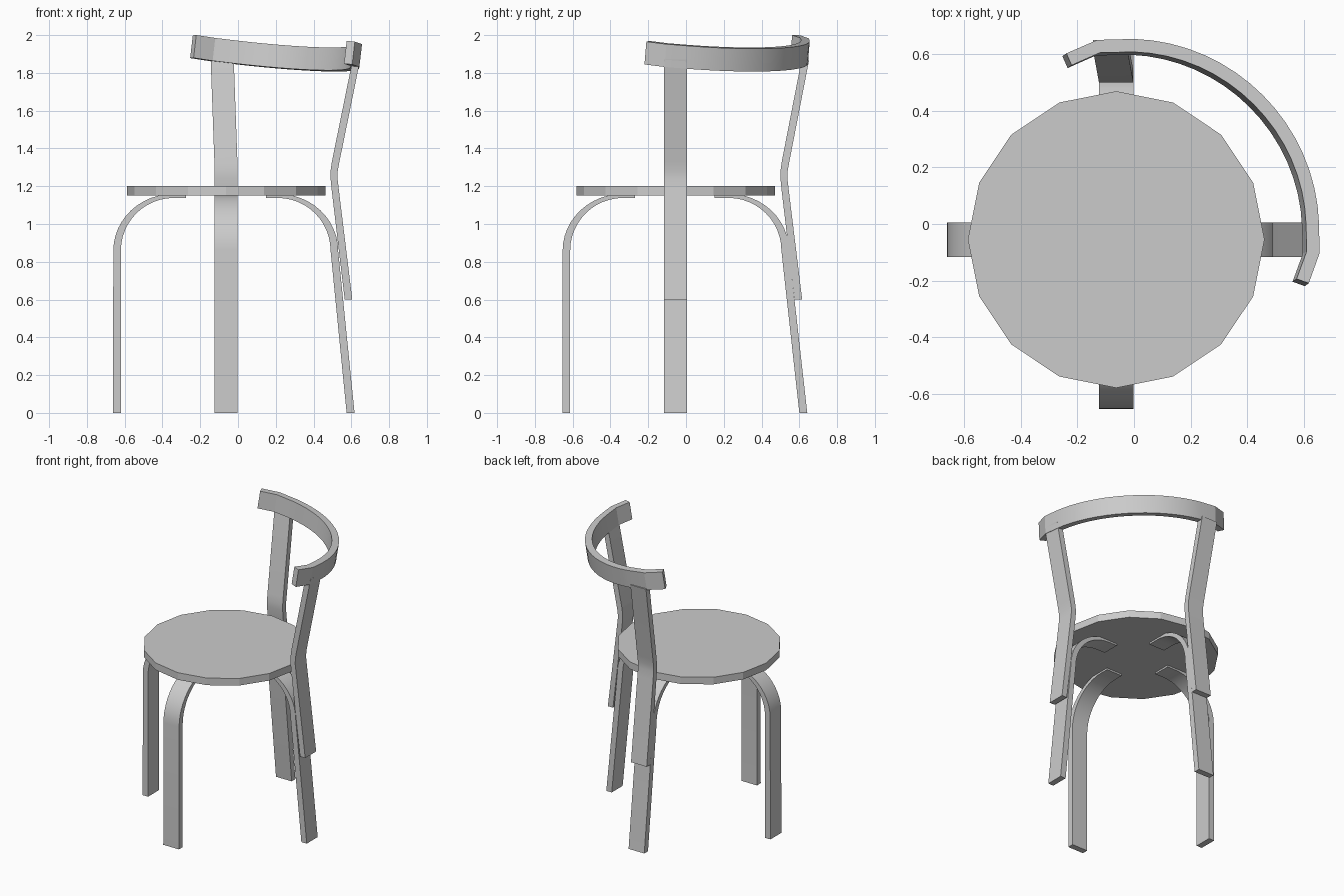
import bpy, bmesh, math
from mathutils import Vector

if "Cube" in bpy.data.objects:
    bpy.data.objects.remove(bpy.data.objects["Cube"])

CX, CY = -0.063, -0.055          # seat centre
SEAT_Z = 1.15                    # underside of seat


def loft(name, sections):
    """Skin a list of four-point cross-sections and cap both ends."""
    bm = bmesh.new()
    rings = [[bm.verts.new(p) for p in s] for s in sections]
    for a, b in zip(rings, rings[1:]):
        for i in range(4):
            j = (i + 1) % 4
            bm.faces.new((a[i], a[j], b[j], b[i]))
    bm.faces.new(rings[0])
    bm.faces.new(rings[-1])
    bmesh.ops.recalc_face_normals(bm, faces=bm.faces)
    me = bpy.data.meshes.new(name)
    bm.to_mesh(me)
    bm.free()
    return finish(bpy.data.objects.new(name, me), True)


def finish(ob, link=False):
    if link:
        bpy.context.collection.objects.link(ob)
    bpy.ops.object.select_all(action='DESELECT')
    ob.select_set(True)
    bpy.context.view_layer.objects.active = ob
    bpy.ops.object.shade_smooth_by_angle(angle=math.radians(20))
    return ob


def strip(name, axis, sign, pairs, half=0.061, lean=0.0):
    """Flat bent-wood strip: (inner, outer) profile pairs given width across."""
    def place(p, v):
        u, z = p[0] * sign, p[1]
        v += lean * max(0, z - 1.3)
        return (u, CY + v, z) if axis == 'x' else (CX + v, u, z)
    return loft(name, [(place(a, -half), place(a, half), place(b, half), place(b, -half))
                       for a, b in pairs])


def leg_profile(foot, centre, tip):
    """Leg rising from the foot, curling inward under the seat."""
    pairs = [((foot, 0), (foot + 0.042, 0))]
    for i in range(13):
        t = math.radians(90 * i / 12)
        c, s = math.cos(t), math.sin(t)
        pairs.append(((centre + 0.28 * c, 0.86 + 0.278 * s),
                      (centre + 0.32 * c, min(SEAT_Z, 0.86 + 0.30 * s))))
    pairs.append(((tip, 1.138), (tip, SEAT_Z)))
    return pairs


def post_profile(d):
    """Back post bending outward above the seat."""
    pts = [(0.565, 0.60, 0.04), (0.496, 1.18, 0.038), (0.490, 1.24, 0.037),
           (0.490, 1.28, 0.038), (0.497, 1.33, 0.04), (0.607 - d * 0.5, 1.87, 0.04)]
    return [((u + d, z), (u + d + w, z)) for u, z, w in pts]


# Seat: sixteen-sided disc
bpy.ops.mesh.primitive_cylinder_add(vertices=16, radius=0.525, depth=0.05,
                                    location=(CX, CY, SEAT_Z + 0.025))
bpy.context.object.name = "seat"

# Front legs (straight)
strip("front_leg_left", 'x', -1, leg_profile(0.62, 0.34, 0.275))
strip("front_leg_right", 'y', -1, leg_profile(0.613, 0.333, 0.27))

# Back legs (splayed) and back posts
strip("back_leg_right", 'x', 1, leg_profile(0.575, 0.21, 0.147))
strip("back_leg_left", 'y', 1, leg_profile(0.60, 0.225, 0.15))
strip("back_post_right", 'x', 1, post_profile(0.0))
strip("back_post_left", 'y', 1, post_profile(0.01), lean=-0.036)

# Backrest: tilted quarter-circle band with short inward-turned ends
path = [(-0.230, 0.583), (-0.125, 0.629)]
for i in range(17):
    a = math.radians(90 - 90 * i / 16)
    r = 0.632 - 0.010 * math.sin(2 * a)
    path.append((r * math.cos(a), r * math.sin(a)))
path += [(0.634, -0.10), (0.597, -0.202)]
path = [Vector(p) for p in path]

up = Vector((0.118, 0.083, 1.0)).normalized() * 0.122
sections = []
for i, p in enumerate(path):
    t = (path[min(i + 1, len(path) - 1)] - path[max(i - 1, 0)]).normalized()
    n = Vector((-t.y, t.x)) * 0.023
    rim = []
    for q in (p - n, p + n):
        top = Vector((q.x, q.y, 1.96 - 0.118 * q.x - 0.083 * q.y + 0.061))
        rim.append(top)
    sections.append((rim[0], rim[1], rim[1] - up, rim[0] - up))
loft("backrest", sections)
